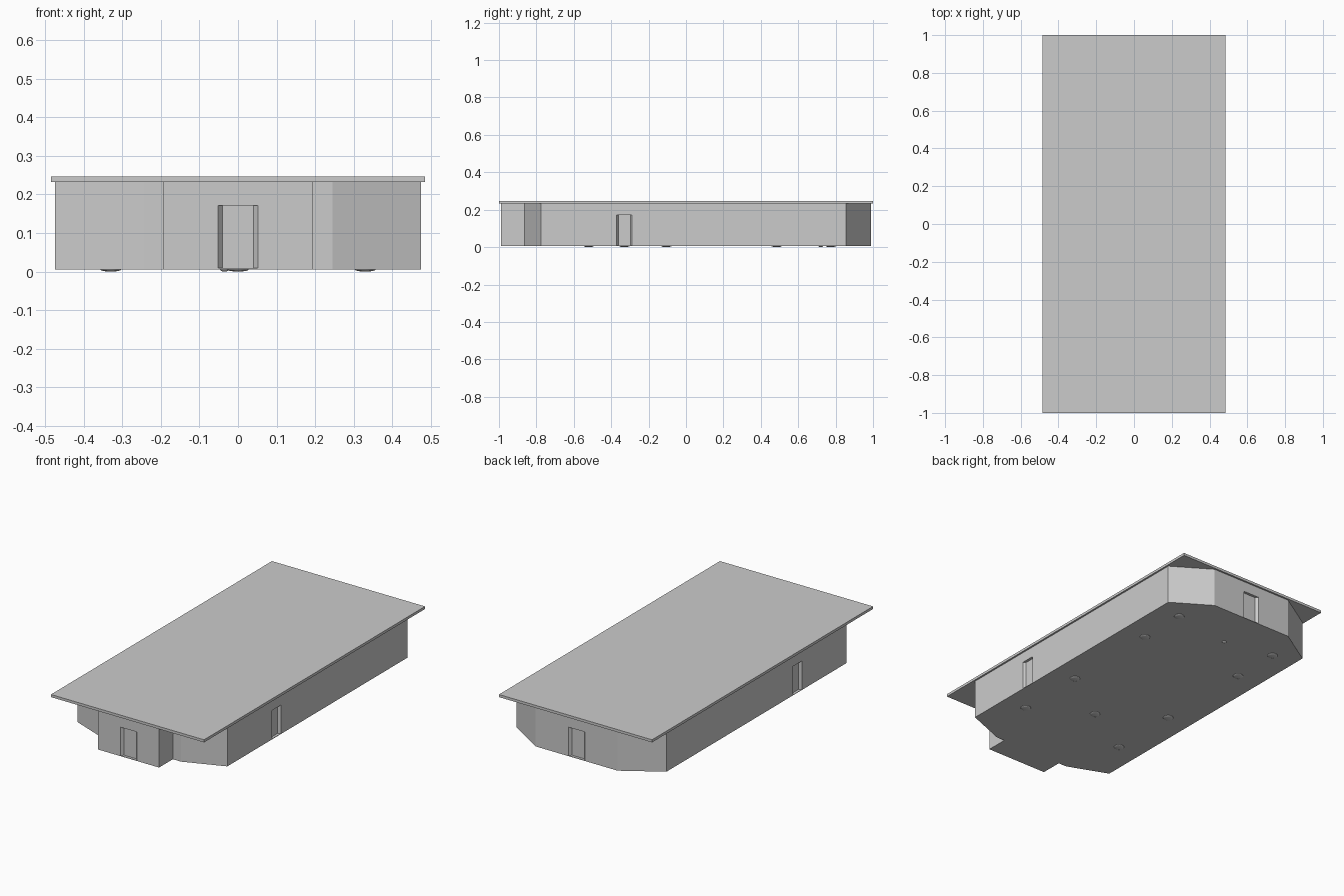
import bpy, bmesh, math
from mathutils import Matrix

if "Cube" in bpy.data.objects:
    bpy.data.objects.remove(bpy.data.objects["Cube"])

FLOOR, EAVES, TOP = 0.006, 0.232, 0.247


def make_object(name, bm):
    bmesh.ops.recalc_face_normals(bm, faces=bm.faces)
    mesh = bpy.data.meshes.new(name)
    bm.to_mesh(mesh)
    bm.free()
    ob = bpy.data.objects.new(name, mesh)
    bpy.context.collection.objects.link(ob)
    return ob


def prism(name, outline, z0, z1, matrix=Matrix.Identity(4)):
    bm = bmesh.new()
    low = [bm.verts.new((x, y, z0)) for x, y in outline]
    high = [bm.verts.new((x, y, z1)) for x, y in outline]
    bm.faces.new(low)
    bm.faces.new(high)
    n = len(outline)
    for i in range(n):
        j = (i + 1) % n
        bm.faces.new((low[i], low[j], high[j], high[i]))
    bmesh.ops.transform(bm, matrix=matrix, verts=bm.verts)
    return make_object(name, bm)


# Building walls: half outline mirrored across x
half = [(0.193, -0.99), (0.193, -0.865), (0.245, -0.865),
        (0.475, -0.775), (0.475, 0.855), (0.26, 0.99)]
outline = half + [(-x, y) for x, y in reversed(half)]
walls = prism("walls", outline, FLOOR, EAVES)

# Flat overhanging roof
prism("roof", [(-0.485, -1), (0.485, -1), (0.485, 1), (-0.485, 1)], EAVES, TOP)

# Doorway recesses with splayed jambs, one on each side of the building
splay = [(-0.064, -0.015), (0.064, -0.015), (0.040, 0.015), (-0.040, 0.015)]
doorways = [("front", 0, -0.99, 0, 1), ("back", 0, 0.99, 180, 1),
            ("right", 0.475, -0.33, 90, 0.8), ("left", -0.475, -0.33, -90, 0.8)]
for side, x, y, angle, width in doorways:
    place = (Matrix.Translation((x, y, 0))
             @ Matrix.Rotation(math.radians(angle), 4, 'Z')
             @ Matrix.Diagonal((width, 1, 1, 1)))
    cutter = prism(side + "_doorway_cutter", splay, FLOOR + 0.003, 0.172, place)
    cutter.hide_render = True
    cutter.hide_set(True)
    cut = walls.modifiers.new(side + "_doorway", 'BOOLEAN')
    cut.operation = 'DIFFERENCE'
    cut.solver = 'EXACT'
    cut.object = cutter

# Apply the cuts so the doorways are real geometry, then drop the cutters
bpy.context.view_layer.update()
cut_mesh = bpy.data.meshes.new_from_object(
    walls.evaluated_get(bpy.context.evaluated_depsgraph_get()))
walls.modifiers.clear()
walls.data = cut_mesh
for ob in [o for o in bpy.data.objects if o.name.endswith("_cutter")]:
    bpy.data.objects.remove(ob)


# Shallow round domes under the floor
def dome(name, x, y, radius):
    bm = bmesh.new()
    place = (Matrix.Translation((x, y, FLOOR))
             @ Matrix.Diagonal((radius, radius, FLOOR, 1)))
    bmesh.ops.create_uvsphere(bm, u_segments=20, v_segments=8, radius=1, matrix=place)
    for f in bm.faces:
        f.smooth = True
    make_object(name, bm)


for y in (0.775, 0.485, -0.105, -0.52):
    for sx in (-1, 1):
        dome("floor_dome", sx * 0.33, y, 0.028)
dome("centre_floor_dome", 0, -0.33, 0.028)
dome("small_floor_dome", -0.035, 0.72, 0.012)
